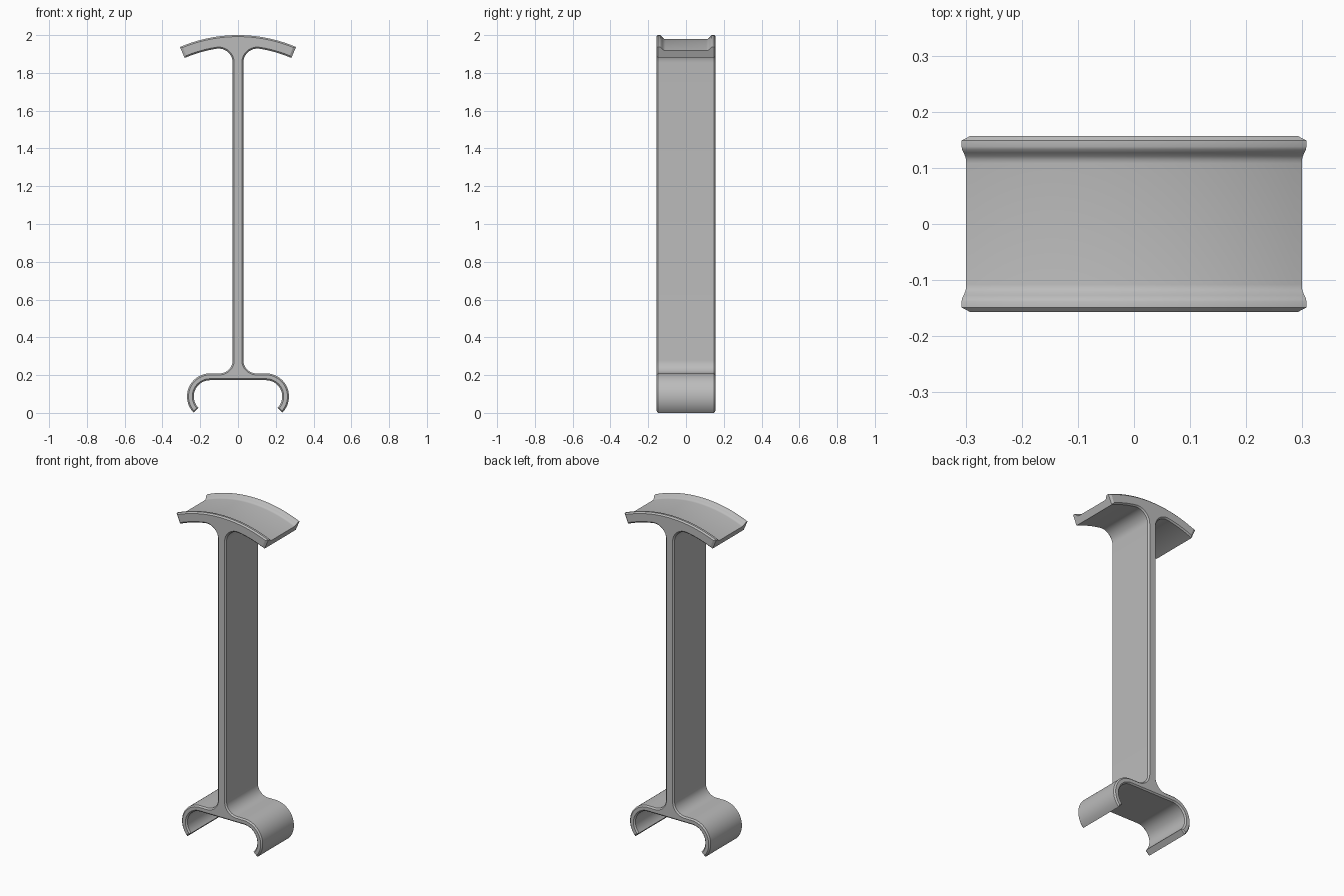
import bpy, bmesh
from math import sin, cos, sqrt, radians, pi

cube = bpy.data.objects.get("Cube")
if cube:
    bpy.data.objects.remove(cube)

grey = bpy.data.materials.new("plain_grey")
grey.use_nodes = True
grey.diffuse_color = (0.5, 0.5, 0.5, 1)
grey.node_tree.nodes["Principled BSDF"].inputs["Base Color"].default_value = (0.5, 0.5, 0.5, 1)

HALF_DEPTH = 0.157
STEM = 0.028          # half thickness of the stem
SADDLE_Z = 1.22       # centre of the curved top
UNDER_R = 0.717       # underside radius of the curved top
FOOT = (0.148, 0.087)  # centre of the clip hook
HOOK_OUT, HOOK_IN = 0.122, 0.086


def arc(cx, cz, r, start, end, n):
    """Points on an arc, angles in radians from +x towards +z."""
    return [(cx + r * cos(start + (end - start) * i / n),
             cz + r * sin(start + (end - start) * i / n)) for i in range(n + 1)]


def profile(top_r, inset):
    """Closed outline, shrunk inward by inset to form the edge chamfers."""
    end = pi / 2 - radians(23.2) + inset * 2.2
    # curved top, outer surface then the underside fillet into the stem
    half = arc(0, SADDLE_Z, top_r - inset, pi / 2, end, 20)
    r = 0.075
    cx = STEM + r
    cz = SADDLE_Z + sqrt((UNDER_R - r) ** 2 - cx ** 2)
    meet = pi / 2 - math_angle(cx, cz - SADDLE_Z)
    half += arc(0, SADDLE_Z, UNDER_R + inset, end, meet, 10)
    half += arc(cx, cz, r + inset, meet, pi, 12)[1:]
    # stem fillet into the clip
    r = 0.07
    top = FOOT[1] + HOOK_OUT
    half += arc(STEM + r, top + r, r + inset, pi, 1.5 * pi, 12)
    # hook, outside then back along the inside
    tip = radians(-45) + inset * 8
    half += arc(*FOOT, HOOK_OUT - inset, pi / 2, tip, 24)
    half += arc(*FOOT, HOOK_IN + inset, tip, pi / 2, 24)
    return half + [(-x, z) for x, z in reversed(half[1:])]


def math_angle(x, z):
    from math import atan2
    return atan2(x, z)


# Sections from the front face to the middle: depth, top radius, inset
lip = [(HALF_DEPTH, 0.78, 0.008), (0.149, 0.78, 0), (0.138, 0.78, 0),
       (0.133, 0.778, 0), (0.127, 0.771, 0), (0.121, 0.764, 0),
       (0.115, 0.76, 0), (0.108, 0.759, 0)]
sections = [(-y, r, d) for y, r, d in lip] + lip[::-1]

bm = bmesh.new()
rings = [[bm.verts.new((x, y, z)) for x, z in profile(r, d)] for y, r, d in sections]
for a, b in zip(rings, rings[1:]):
    for i in range(len(a)):
        j = (i + 1) % len(a)
        bm.faces.new((a[i], a[j], b[j], b[i]))
bm.faces.new(rings[0])
bm.faces.new(rings[-1])
bmesh.ops.recalc_face_normals(bm, faces=bm.faces)

mesh = bpy.data.meshes.new("clip_bracket")
bm.to_mesh(mesh)
bm.free()
mesh.materials.append(grey)
bracket = bpy.data.objects.new("clip_bracket", mesh)
bpy.context.collection.objects.link(bracket)
bpy.ops.object.select_all(action='DESELECT')
bracket.select_set(True)
bpy.context.view_layer.objects.active = bracket
bpy.ops.object.shade_smooth_by_angle(angle=radians(30))
